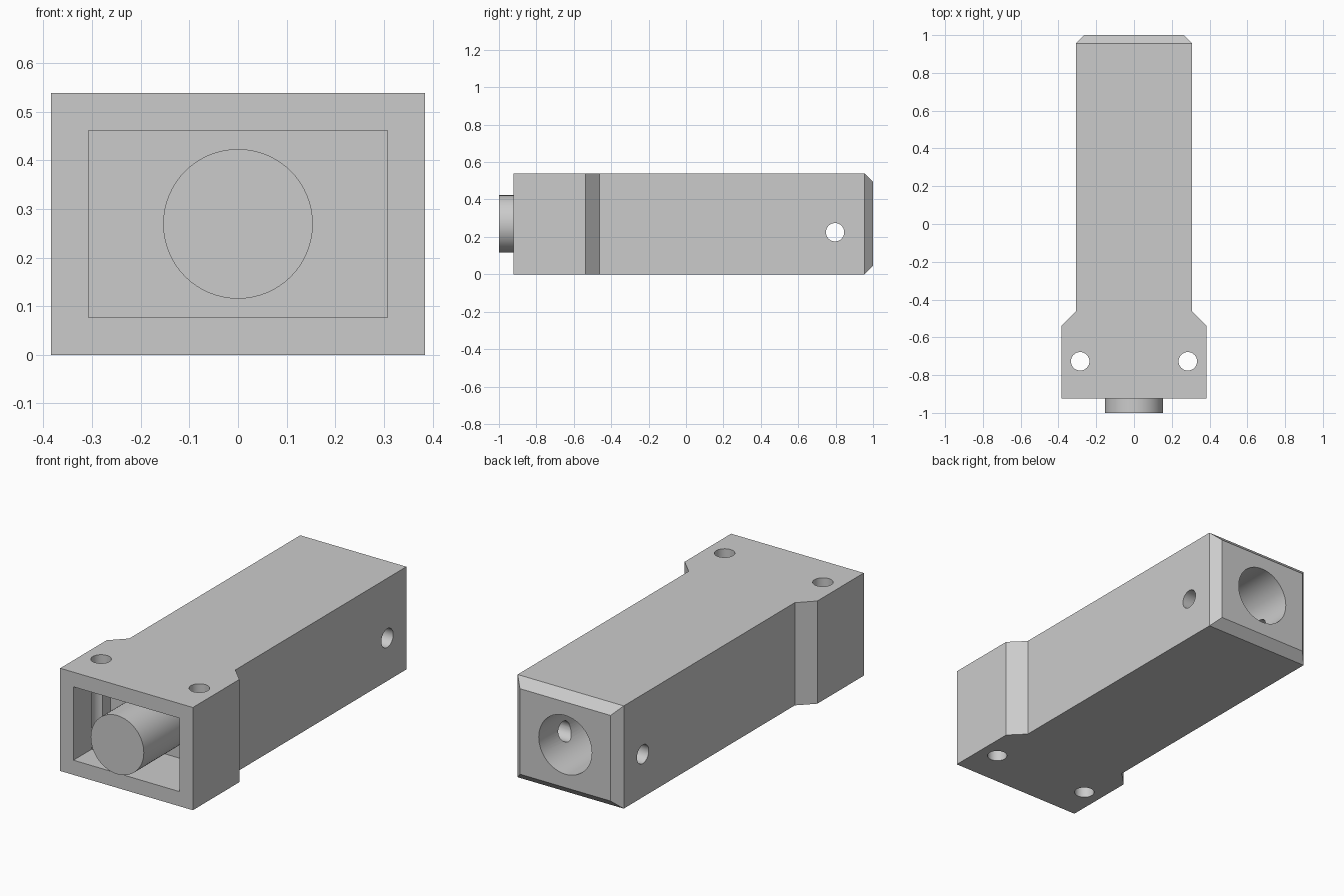
import bpy, bmesh, math
from mathutils import Matrix, Vector

cube = bpy.data.objects.get("Cube")
if cube:
    bpy.data.objects.remove(cube, do_unlink=True)

U = 1 / 13          # design module: the block is 26 modules long
H = 7 * U           # block height
MID = H / 2

grey = bpy.data.materials.new("plain grey")
grey.use_nodes = True
colour = (0.6, 0.6, 0.6, 1)
grey.diffuse_color = colour
grey.node_tree.nodes["Principled BSDF"].inputs["Base Color"].default_value = colour


def finish(name, bm):
    bmesh.ops.recalc_face_normals(bm, faces=bm.faces)
    mesh = bpy.data.meshes.new(name)
    bm.to_mesh(mesh)
    bm.free()
    mesh.materials.append(grey)
    obj = bpy.data.objects.new(name, mesh)
    bpy.context.collection.objects.link(obj)
    return obj


def cylinder(name, radius, start, end, sides=64):
    start, end = Vector(start), Vector(end)
    axis = end - start
    turn = axis.to_track_quat('Z', 'Y').to_matrix().to_4x4()
    bm = bmesh.new()
    bmesh.ops.create_cone(bm, cap_ends=True, segments=sides, radius1=radius,
                          radius2=radius, depth=axis.length,
                          matrix=Matrix.Translation((start + end) / 2) @ turn)
    return finish(name, bm)


def box(name, size, centre):
    bm = bmesh.new()
    bmesh.ops.create_cube(bm, size=1, matrix=Matrix.Translation(centre)
                          @ Matrix.Diagonal((*size, 1)))
    return finish(name, bm)


def smooth(obj):
    bpy.ops.object.select_all(action='DESELECT')
    obj.select_set(True)
    bpy.context.view_layer.objects.active = obj
    bpy.ops.object.shade_smooth_by_angle(angle=math.radians(30))


# Block: wide head tapering into a long shank
half = [(5 * U, -12 * U), (5 * U, -7 * U), (4 * U, -6 * U), (4 * U, 1)]
outline = half + [(-x, y) for x, y in reversed(half)]
bm = bmesh.new()
base = bm.faces.new([bm.verts.new((x, y, 0)) for x, y in outline])
top = bmesh.ops.extrude_face_region(bm, geom=[base])["geom"]
bmesh.ops.translate(bm, vec=(0, 0, H),
                    verts=[v for v in top if isinstance(v, bmesh.types.BMVert)])
bmesh.ops.recalc_face_normals(bm, faces=bm.faces)
# Chamfer round the back end
rim = [e for e in bm.edges if all(v.co.y > 0.99 for v in e.verts)]
bmesh.ops.bevel(bm, geom=rim, offset=0.045, segments=1, affect='EDGES')
block = finish("block", bm)

# Cutters: front pocket, back socket, head pin holes, shank cross hole
cutters = [
    box("pocket_cutter", (8 * U, 8 * U, 5 * U), (0, -12 * U, MID)),
    cylinder("socket_cutter", 2 * U, (0, 8 * U, MID), (0, 1.1, MID)),
    cylinder("cross_hole_cutter", 0.049, (-0.5, 0.797, 0.225), (0.5, 0.797, 0.225), 32),
]
for side, label in ((1, "left"), (-1, "right")):
    x = side * 0.285
    cutters.append(cylinder(label + "_pin_hole_cutter", 0.049,
                            (x, -0.727, -0.1), (x, -0.727, H + 0.1), 32))

for cutter in cutters:
    mod = block.modifiers.new(cutter.name, 'BOOLEAN')
    mod.operation = 'DIFFERENCE'
    mod.solver = 'EXACT'
    mod.object = cutter
    bpy.context.view_layer.objects.active = block
    bpy.ops.object.modifier_apply(modifier=mod.name)
for cutter in cutters:
    bpy.data.objects.remove(cutter, do_unlink=True)
smooth(block)

# Round peg standing on the pocket floor
peg = cylinder("peg", 2 * U, (0, -8 * U, MID), (0, -1, MID))
smooth(peg)
